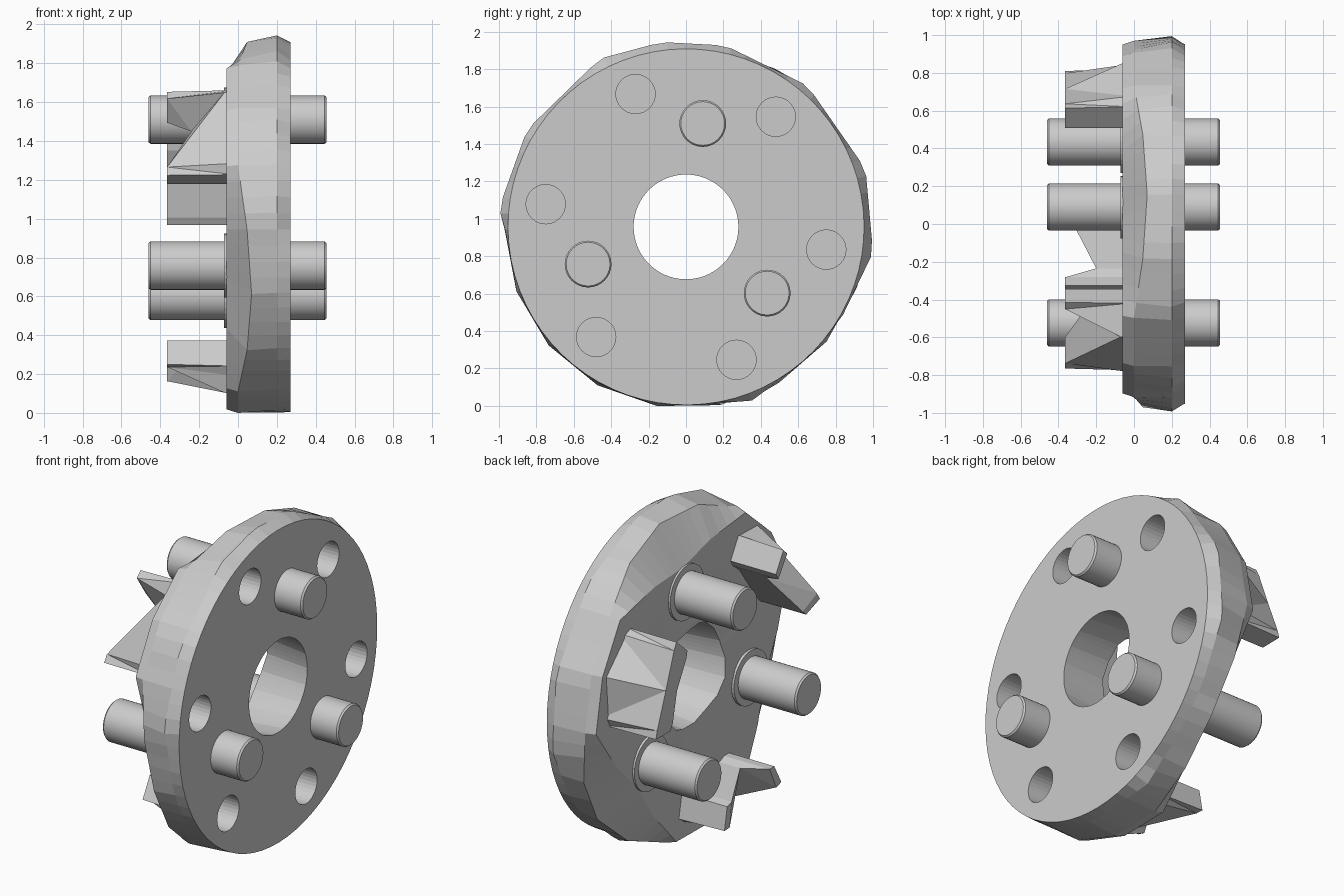
import bpy, bmesh, math
from mathutils import Vector

if "Cube" in bpy.data.objects:
    bpy.data.objects.remove(bpy.data.objects["Cube"])

CZ = 0.957                       # height of the hub axis (axis runs along x)
STEP = 5                         # degrees between radial sections
PINS = [80.8, 200.8, 320.8]
HOLES = [50.8 + 60 * k for k in range(6)]
# faceted outline of the rim, seen along the axis (y, z from centre)
OUTLINE = [(0.96, 0.31), (0.65, 0.755), (0.21, 0.97), (-0.13, 0.988), (-0.46, 0.90),
           (-0.85, 0.52), (-1.0, 0.10), (-0.85, -0.43), (-0.45, -0.855),
           (0.0, -0.957), (0.37, -0.927), (0.83, -0.49), (1.0, -0.137)]


def pt(x, r, deg):
    a = math.radians(deg)
    return Vector((x, r * math.cos(a), CZ + r * math.sin(a)))


def make(name, bm):
    bmesh.ops.recalc_face_normals(bm, faces=bm.faces)
    me = bpy.data.meshes.new(name)
    bm.to_mesh(me)
    bm.free()
    ob = bpy.data.objects.new(name, me)
    bpy.context.collection.objects.link(ob)
    return ob


def lathe(name, profile, y=0.0, z=0.0, n=32):
    """Solid of revolution about an x-parallel axis; profile is (x, r), capped at both ends."""
    bm = bmesh.new()
    rings = [[bm.verts.new((x, y + r * math.cos(math.tau * i / n), z + r * math.sin(math.tau * i / n)))
              for i in range(n)] for x, r in profile]
    for a, b in zip(rings, rings[1:]):
        for i in range(n):
            j = (i + 1) % n
            bm.faces.new((a[i], a[j], b[j], b[i]))
    bm.faces.new(rings[0])
    bm.faces.new(rings[-1])
    return make(name, bm)


def outline_radius(deg):
    c, s = math.cos(math.radians(deg)), math.sin(math.radians(deg))
    best = 0.955
    for (y0, z0), (y1, z1) in zip(OUTLINE, OUTLINE[1:] + OUTLINE[:1]):
        dy, dz = y1 - y0, z1 - z0
        den = c * dz - s * dy
        if abs(den) > 1e-6:
            r = (y0 * dz - z0 * dy) / den
            t = ((r * c - y0) * dy + (r * s - z0) * dz) / (dy * dy + dz * dz)
            if r > 0 and 0 <= t <= 1:
                best = max(best, r)
    return best


def back_section(deg):
    """Coarse back half of the hub: beveled at the pins, slightly recessed behind the claws."""
    d = min(abs((deg - p + 180) % 360 - 180) for p in PINS)
    w = min(1, max(0, (40 - d) / 30))
    mix = lambda a, b: a + (b - a) * w
    return [pt(mix(0.0, 0.07), 0.97, deg), pt(-0.06, mix(0.95, 0.72), deg),
            pt(-0.06, 0.64, deg), pt(mix(-0.02, -0.06), 0.31, deg)]


# hub body: smooth circles in front, flat 20-degree facets behind
bm = bmesh.new()
cols = []
for i in range(360 // STEP):
    deg = 0.8 + i * STEP
    k, t = divmod(i * STEP, 20)
    t /= 20
    back = [a.lerp(b, t) for a, b in zip(back_section(0.8 + 20 * k), back_section(20.8 + 20 * k))]
    front = [pt(0.27, 0.28, deg), pt(0.27, 0.952, deg), pt(0.2, outline_radius(deg), deg)]
    cols.append([bm.verts.new(p) for p in front + back])
for a, b in zip(cols, cols[1:] + cols[:1]):
    for k in range(len(a)):
        m = (k + 1) % len(a)
        bm.faces.new((a[k], a[m], b[m], b[k]))
hub = make("hub", bm)

# blind bolt holes in the flat face
for deg in HOLES:
    _, y, z = pt(0, 0.76, deg)
    cut = lathe("hole_cutter", [(0.06, 0.105), (0.4, 0.105)], y, z)
    cut.hide_render = True
    mod = hub.modifiers.new("hole", 'BOOLEAN')
    mod.operation, mod.solver, mod.object = 'DIFFERENCE', 'EXACT', cut
    bpy.context.view_layer.objects.active = hub
    bpy.ops.object.modifier_apply(modifier=mod.name)
    bpy.data.objects.remove(cut)

# pins with their bosses
for k, deg in enumerate(PINS):
    _, y, z = pt(0, 0.56, deg)
    pin = lathe(f"pin_{k + 1}", [(-0.46, 0.117), (-0.45, 0.125), (0.445, 0.125), (0.455, 0.117)], y, z)
    lathe(f"pin_boss_{k + 1}", [(-0.072, 0.165), (0.1, 0.165)], y, z)
    bpy.ops.object.select_all(action='DESELECT')
    pin.select_set(True)
    bpy.context.view_layer.objects.active = pin
    bpy.ops.object.shade_smooth_by_angle()


def claw(name, centre, mid, valley_out, valley_in):
    """Curved jaw; the valley depths cut it down to two thin prongs."""
    # stations: angle offset, outer root radius, outer tip radius, inner radius
    stations = [(-20, 0.82, 0.81, 0.67), (-16.5, 0.85, 0.80, 0.65), (mid, 0.93, 0.765, 0.65),
                (16.5, 0.85, 0.80, 0.65), (20, 0.82, 0.81, 0.67)]
    bm = bmesh.new()
    cols = []
    for off, root, tip, inner in stations:
        xo, xi = (valley_out, valley_in) if off == mid else (-0.365, -0.365)
        tip = root + (tip - root) * (xo + 0.04) / -0.325
        cols.append([bm.verts.new(pt(px, r, centre + off)) for px, r in
                     ((-0.02, root), (xo, tip), (xi, inner), (-0.02, inner))])
    for a, b in zip(cols, cols[1:]):
        for k in range(4):
            m = (k + 1) % 4
            bm.faces.new((a[k], a[m], b[m], b[k]))
    bm.faces.new(cols[0])
    bm.faces.new(cols[-1])
    bmesh.ops.triangulate(bm, faces=bm.faces)
    make(name, bm)


claw("claw_full", 20.8, 0, -0.365, -0.365)
claw("claw_notched_upper", 140.8, -10, -0.07, -0.24)
claw("claw_notched_lower", 260.8, -12, -0.07, -0.2)
